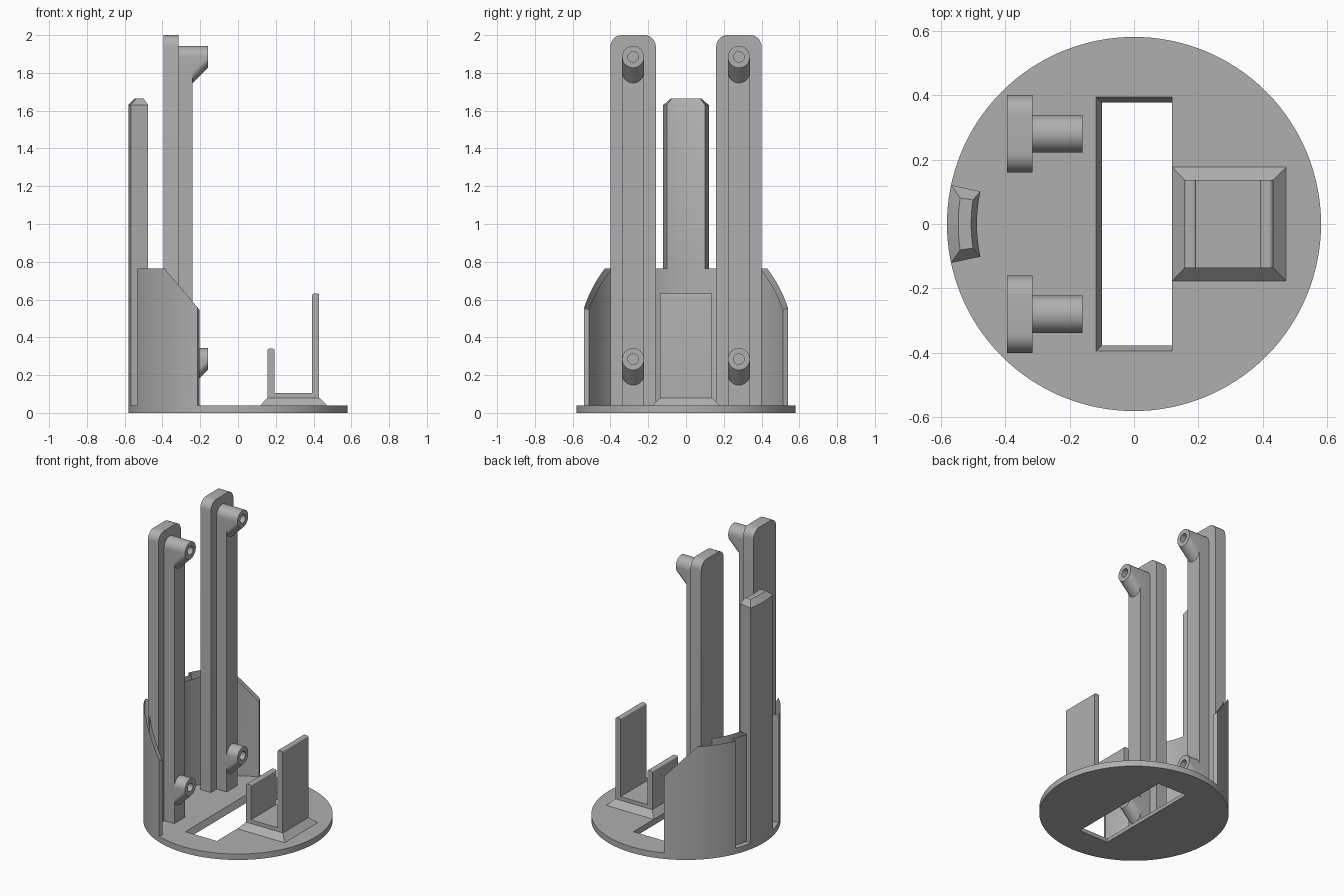
import bpy, bmesh
from math import sin, cos, pi, radians, sqrt, acos, degrees
from mathutils import Vector

if "Cube" in bpy.data.objects:
    bpy.data.objects.remove(bpy.data.objects["Cube"])

grey = bpy.data.materials.new("plain grey")
grey.use_nodes = True
grey.diffuse_color = (0.43, 0.43, 0.43, 1)
grey.node_tree.nodes["Principled BSDF"].inputs["Base Color"].default_value = (0.43, 0.43, 0.43, 1)

R = 0.58          # outer radius
FLOOR = 0.04      # top of the base disc
WALL_TOP = 0.765
BOARD_BACK, BOARD_FRONT, RIB_FRONT, BOSS_TIP = -0.394, -0.315, -0.24, -0.16


def finish(name, bm):
    bmesh.ops.recalc_face_normals(bm, faces=bm.faces)
    mesh = bpy.data.meshes.new(name)
    bm.to_mesh(mesh)
    bm.free()
    mesh.materials.append(grey)
    ob = bpy.data.objects.new(name, mesh)
    bpy.context.collection.objects.link(ob)
    return ob


def loft_bmesh(rings):
    bm = bmesh.new()
    loops = [[bm.verts.new(p) for p in ring] for ring in rings]
    n = len(loops[0])
    for a, b in zip(loops, loops[1:]):
        for i in range(n):
            j = (i + 1) % n
            bm.faces.new((a[i], a[j], b[j], b[i]))
    bm.faces.new(loops[0])
    bm.faces.new(loops[-1])
    return bm


def loft(name, rings):
    return finish(name, loft_bmesh(rings))


def rect(x0, x1, y0, y1, z):
    return [(x0, y0, z), (x1, y0, z), (x1, y1, z), (x0, y1, z)]


def box(name, x0, x1, y0, y1, z0, z1):
    return loft(name, [rect(x0, x1, y0, y1, z0), rect(x0, x1, y0, y1, z1)])


def arc(r, a0, a1, steps):
    pts = []
    for i in range(steps + 1):
        a = radians(a0 + (a1 - a0) * i / steps)
        pts.append((r * cos(a), r * sin(a)))
    return pts


def lift(points, z):
    return [(x, y, z) for x, y in points]


def round_top(u0, u1, v0, v1, r, steps=8):
    """Upright rectangle with its two top corners rounded."""
    pts = [(u0, v0), (u1, v0)]
    for centre, start in ((u1 - r, 0), (u0 + r, 90)):
        pts += [(centre + x, v1 - r + y) for x, y in arc(r, start, start + 90, steps)]
    return pts


def circle_x(x, y, z, r, n=40):
    return [(x, y + r * cos(2 * pi * i / n), z + r * sin(2 * pi * i / n)) for i in range(n)]


def cut(ob, cutter):
    cutter.hide_render = True
    mod = ob.modifiers.new("cut", "BOOLEAN")
    mod.operation = "DIFFERENCE"
    mod.solver = "EXACT"
    mod.object = cutter
    bpy.context.view_layer.objects.active = ob
    bpy.ops.object.modifier_apply(modifier=mod.name)
    bpy.data.objects.remove(cutter)


parts = []

# Base disc with a tapered rectangular opening
disc = arc(R, 0, 360, 128)[:-1]
base = loft("base_disc", [lift(disc, 0), lift(disc, FLOOR)])
e = 0.018
cut(base, loft("opening_cutter", [
    rect(-0.118 + 1.5 * e, 0.118, -0.394 + 1.5 * e, 0.394 - 1.5 * e, -FLOOR / 2),
    rect(-0.118 - e / 2, 0.118, -0.394 - e / 2, 0.394 + e / 2, FLOOR * 1.5)]))
parts.append(base)

# Curved back wall: thin wings, thick middle, two outer grooves beside the tongue
thin, thick, groove = 0.553, 0.487, 0.544
thin_end = degrees(acos(BOARD_BACK / thin))
thick_end = degrees(acos(BOARD_BACK / thick))
half = (arc(R, 111.6, 156.6, 24) + arc(groove, 156.6, 168, 6) + arc(R, 168, 180, 6)[:-1])
inner = (arc(thick, 180, thick_end, 20)[1:] + arc(thin, thin_end, 111.6, 14))


def flip(points):
    return [(x, -y) for x, y in reversed(points)]


outline = half + [(-R, 0)] + flip(half) + flip(inner) + [(-thick, 0)] + inner
bm = loft_bmesh([lift(outline, FLOOR), lift(outline, WALL_TOP)])
# Slope the top of both wings
result = bmesh.ops.bisect_plane(
    bm, geom=bm.verts[:] + bm.edges[:] + bm.faces[:],
    plane_co=(-0.39, 0, WALL_TOP), plane_no=Vector((0.2, 0, 0.17)).normalized(), clear_outer=True)
edges = [g for g in result["geom_cut"] if isinstance(g, bmesh.types.BMEdge)]
bmesh.ops.holes_fill(bm, edges=[g for g in edges if g.is_boundary])
parts.append(finish("back_wall", bm))


# Tall tongue with a chamfered tip
def sector(r0, r1, a, z):
    return lift(arc(r1, 180 - a, 180 + a, 12) + arc(r0, 180 + a, 180 - a, 12), z)


parts.append(loft("back_tongue", [
    sector(thick, R, 12, WALL_TOP), sector(thick, R, 12, 1.63),
    sector(0.505, 0.545, 8.5, 1.665)]))

# Two uprights, each with a rib and two screw bosses
for side, s in (("left", 1), ("right", -1)):
    y = 0.28 * s
    profile = round_top(y - 0.12, y + 0.12, FLOOR, 2.0, 0.06)
    parts.append(loft(side + "_upright",
                      [[(x, u, v) for u, v in profile] for x in (BOARD_BACK, BOARD_FRONT)]))
    r = 0.058
    parts.append(box(side + "_rib", BOARD_FRONT, RIB_FRONT, y - r, y + r, FLOOR, 1.885))
    for level, z in (("lower", 0.285), ("upper", 1.885)):
        drop = z - (BOSS_TIP - RIB_FRONT)
        bm = bmesh.new()
        for x, cz in ((BOSS_TIP, z), (BOARD_FRONT, z), (RIB_FRONT, drop), (BOARD_FRONT, drop)):
            for p in circle_x(x, y, cz, r):
                bm.verts.new(p)
        hull = bmesh.ops.convex_hull(bm, input=bm.verts[:])
        loose = {g for g in hull["geom_interior"] if isinstance(g, bmesh.types.BMVert)}
        bmesh.ops.delete(bm, geom=list(loose), context="VERTS")
        bmesh.ops.dissolve_limit(bm, angle_limit=0.01, verts=bm.verts[:], edges=bm.edges[:])
        boss = finish(f"{side}_{level}_boss", bm)
        cut(boss, loft("screw_hole_cutter",
                       [circle_x(x, y, z, 0.028, 24) for x in (RIB_FRONT + 0.005, BOSS_TIP + 0.02)]))
        parts.append(boss)

# Holder with a flared foot and two upright plates
parts.append(loft("holder_foot", [rect(0.118, 0.472, -0.177, 0.177, FLOOR),
                                  rect(0.156, 0.432, -0.137, 0.137, 0.08)]))
parts.append(box("holder_floor", 0.156, 0.43, -0.137, 0.137, 0.08, 0.105))
for name, x0, x1, top in (("short_plate", 0.156, 0.193, 0.34), ("tall_plate", 0.393, 0.43, 0.632)):
    profile = round_top(x0, x1, 0.105, top, 0.01, 4)
    parts.append(loft("holder_" + name, [[(u, y, v) for u, v in profile] for y in (-0.137, 0.137)]))

# Smooth the curves, keep the edges crisp
bpy.ops.object.select_all(action="DESELECT")
for ob in parts:
    ob.select_set(True)
bpy.context.view_layer.objects.active = base
bpy.ops.object.shade_smooth_by_angle(angle=radians(28))
